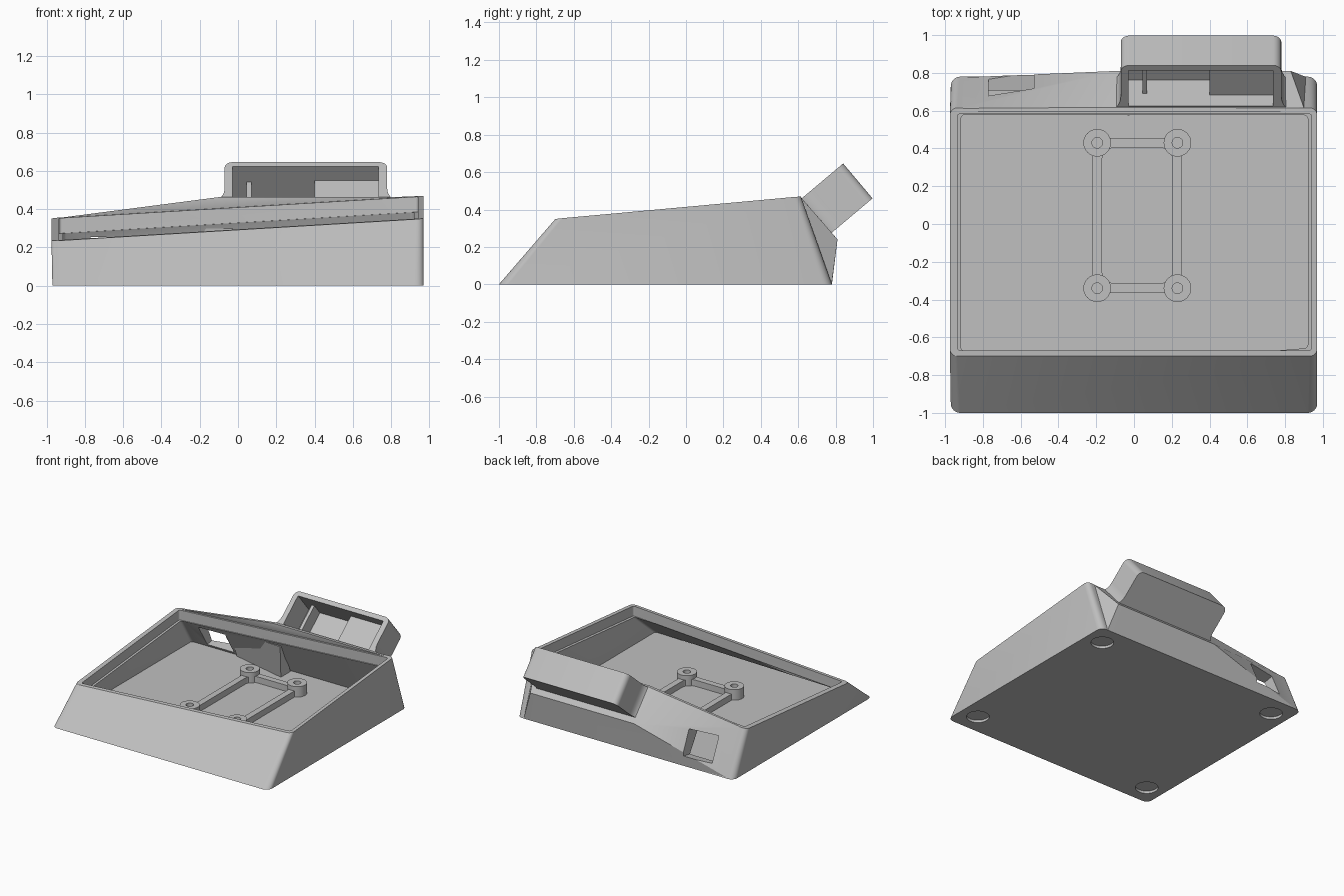
import bpy, bmesh, math
from mathutils import Vector

cube = bpy.data.objects.get("Cube")
if cube:
    bpy.data.objects.remove(cube)

grey = bpy.data.materials.new("light grey plastic")
grey.use_nodes = True
grey.diffuse_color = (0.53, 0.53, 0.53, 1)
grey.node_tree.nodes["Principled BSDF"].inputs["Base Color"].default_value = (0.53, 0.53, 0.53, 1)


def finish(name, bm):
    bmesh.ops.recalc_face_normals(bm, faces=bm.faces)
    mesh = bpy.data.meshes.new(name)
    bm.to_mesh(mesh)
    bm.free()
    mesh.materials.append(grey)
    obj = bpy.data.objects.new(name, mesh)
    bpy.context.collection.objects.link(obj)
    return obj


def loft(name, low, high):
    """Solid between two matching loops of points."""
    bm = bmesh.new()
    a = [bm.verts.new(p) for p in low]
    b = [bm.verts.new(p) for p in high]
    bm.faces.new(a)
    bm.faces.new(b)
    for i in range(len(a)):
        j = (i + 1) % len(a)
        bm.faces.new((a[i], a[j], b[j], b[i]))
    return finish(name, bm)


def hull(name, points):
    bm = bmesh.new()
    for p in points:
        bm.verts.new(p)
    bmesh.ops.convex_hull(bm, input=bm.verts)
    return finish(name, bm)


def rounded(x0, x1, y0, y1, r, height, steps=6):
    """Rounded rectangle whose height is a number or a function of x and y."""
    loop = []
    corners = ((x1 - r, y1 - r), (x0 + r, y1 - r), (x0 + r, y0 + r), (x1 - r, y0 + r))
    for k, (cx, cy) in enumerate(corners):
        for s in range(steps + 1):
            a = math.pi / 2 * (k + s / steps)
            x, y = cx + r * math.cos(a), cy + r * math.sin(a)
            loop.append((x, y, height(x, y) if callable(height) else height))
    return loop


def disc(x, y, r, z, n=32):
    return [(x + r * math.cos(2 * math.pi * i / n), y + r * math.sin(2 * math.pi * i / n), z) for i in range(n)]


def combine(target, other, operation):
    mod = target.modifiers.new(operation, 'BOOLEAN')
    mod.object, mod.operation, mod.solver = other, operation, 'EXACT'
    bpy.context.view_layer.objects.active = target
    bpy.ops.object.modifier_apply(modifier=mod.name)
    bpy.data.objects.remove(other)


def tilted(offset):
    """Height of the sloping rim plane, shifted by an offset."""
    return lambda x, y: 0.35 + 0.06 * (x - 0.97) + 0.0915 * (y + 0.7) + offset


def tray(x, u, d):
    """Point in the tilted rear box: across, up its open face, into its depth."""
    return Vector((x, 0.62 + 0.765 * u + 0.644 * d, 0.462 + 0.644 * u - 0.765 * d))


def tray_block(name, x0, x1, u0, u1, d0, d1):
    return hull(name, [tray(x, u, d) for x in (x0, x1) for u in (u0, u1) for d in (d0, d1)])


# Sloping outer body
case = loft("case", rounded(-0.97, 0.97, -1, 0.78, 0.05, 0),
            rounded(-0.975, 0.97, -0.7, 0.615, 0.04, tilted(0)))

# Rear bulge that carries the box
bulge = hull("bulge", [(-0.93, 0.595, 0.355), (-0.1, 0.595, 0.463), (-0.1, 0.618, 0.463),
                       (0.9, 0.595, 0.465), (0.9, 0.614, 0.465), (0.83, 0.81, 0.24),
                       (-0.1, 0.81, 0.24), (-0.5, 0.78, 0), (0.91, 0.779, 0),
                       (-0.93, 0.612, 0.355), (-0.93, 0.775, 0), (-0.5, 0.7, 0), (0.9, 0.7, 0)])
combine(case, bulge, 'UNION')

# Tilted rear box with rounded upper corners and flared foot
outline = [(-0.1, -0.01), (-0.083, 0.012), (-0.073, 0.04), (-0.07, 0.07)]
for s in range(7):
    a = math.pi - math.pi / 2 * s / 6
    outline.append((-0.025 + 0.045 * math.cos(a), 0.242 + 0.045 * math.sin(a)))
outline += [(0.71 - x, u) for x, u in reversed(outline)]
box = loft("box", [tray(x, u, 0.001) for x, u in outline], [tray(x, u, 0.245) for x, u in outline])
combine(case, box, 'UNION')

# Lid recess, main cavity and box cavity
combine(case, loft("recess", rounded(-0.935, 0.94, -0.67, 0.583, 0.015, tilted(-0.08)),
                   rounded(-0.935, 0.94, -0.67, 0.583, 0.015, tilted(0.2))), 'DIFFERENCE')
combine(case, loft("cavity", rounded(-0.92, 0.92, -0.92, 0.72, 0.02, 0.05),
                   rounded(-0.915, 0.92, -0.645, 0.572, 0.02, tilted(-0.07))), 'DIFFERENCE')
combine(case, tray_block("box_cavity", -0.03, 0.735, 0.004, 0.25, -0.04, 0.215), 'DIFFERENCE')

# Cable port through the rear wall
port = hull("port", [(x, y + dy, z + dz) for x in (-0.77, -0.53)
                     for y, z in ((0.668, 0.245), (0.757, 0.055))
                     for dy, dz in ((0.09, 0.04), (-0.13, -0.0))])
combine(case, port, 'DIFFERENCE')

# Round foot recesses underneath
for x in (-0.82, 0.82):
    for y in (-0.83, 0.61):
        combine(case, loft("foot_recess", disc(x, y, 0.085, -0.05), disc(x, y, 0.085, 0.02)), 'DIFFERENCE')

# Raised step and rib inside the box
tray_block("box_step", 0.4, 0.737, 0.002, 0.252, 0.095, 0.22)
tray_block("box_rib", 0.045, 0.07, 0.002, 0.252, 0.105, 0.22)

# Angled inner panel behind the rear rim
panel = [(-0.5, 0.7), (-0.025, 0.585), (-0.025, 0.71)]
loft("inner_panel", [(x, y, 0.045) for x, y in panel],
     [(x, min(y, 0.62) - 0.01, 0.3) for x, y in panel])

# Mounting frame on the floor
frame = loft("mounting_frame", rounded(-0.22, 0.255, -0.365, 0.455, 0.03, 0.045),
             rounded(-0.22, 0.255, -0.365, 0.455, 0.03, 0.1))
combine(frame, loft("opening", rounded(-0.17, 0.205, -0.315, 0.405, 0.07, 0),
                    rounded(-0.17, 0.205, -0.315, 0.405, 0.07, 0.2)), 'DIFFERENCE')

# Screw bosses with holes
bosses = [(x, y) for x in (-0.195, 0.23) for y in (-0.34, 0.43)]
for x, y in bosses:
    combine(frame, loft("boss", disc(x, y, 0.073, 0.045), disc(x, y, 0.073, 0.135)), 'UNION')
for x, y in bosses:
    combine(frame, loft("screw_hole", disc(x, y, 0.028, 0.06), disc(x, y, 0.028, 0.2)), 'DIFFERENCE')

# Smooth the rounded corners and keep the edges crisp
for obj in (case, frame):
    bpy.ops.object.select_all(action='DESELECT')
    obj.select_set(True)
    bpy.context.view_layer.objects.active = obj
    bpy.ops.object.shade_smooth_by_angle(angle=math.radians(20))
